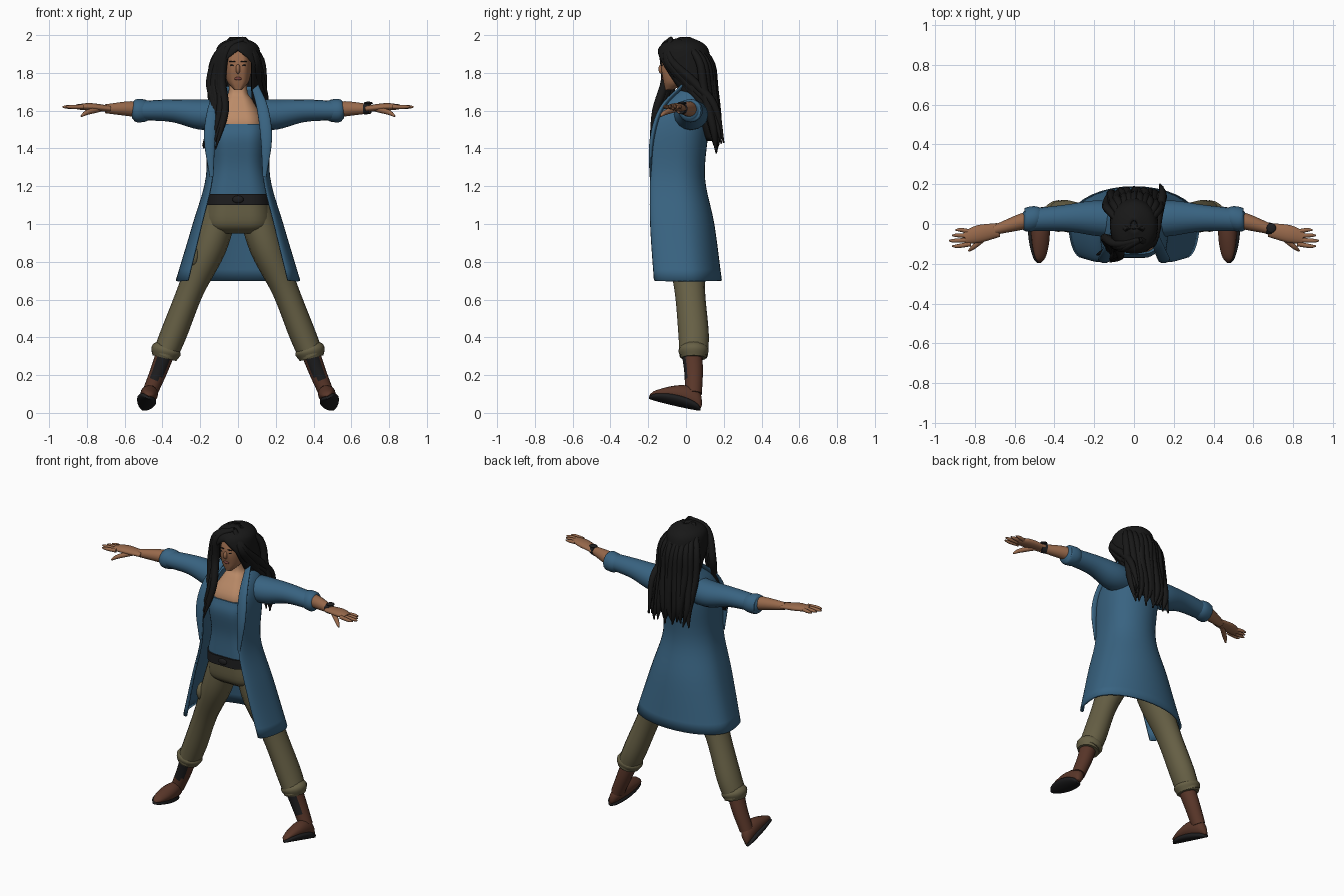
import bpy, bmesh, math, random
from mathutils import Vector, Matrix

random.seed(4)
if "Cube" in bpy.data.objects:
    bpy.data.objects.remove(bpy.data.objects["Cube"], do_unlink=True)


def material(name, red, green, blue):
    made = bpy.data.materials.new(name)
    made.use_nodes = True
    colour = (red, green, blue, 1)
    made.diffuse_color = colour
    made.node_tree.nodes["Principled BSDF"].inputs["Base Color"].default_value = colour
    return made


SKIN = material("skin", .31, .14, .07)
CHEST = material("light skin", .5, .26, .14)
BLUE = material("blue cloth", .04, .125, .22)
OLIVE = material("olive cloth", .135, .117, .06)
HAIR = material("black hair", .009, .009, .009)
LEATHER = material("brown leather", .1, .037, .022)
BLACK = material("black rubber", .013, .013, .014)
LIPS = material("lips", .2, .06, .05)


def finish(bm, name, materials, mirror=False, thickness=0, rule=None):
    """Turn a bmesh into a smooth object, optionally mirrored or thickened."""
    bmesh.ops.remove_doubles(bm, verts=bm.verts, dist=.0004)
    bmesh.ops.recalc_face_normals(bm, faces=bm.faces)
    for face in bm.faces:
        face.smooth = True
        if rule:
            face.material_index = int(rule(face))
    mesh = bpy.data.meshes.new(name)
    bm.to_mesh(mesh)
    bm.free()
    mesh.set_sharp_from_angle(angle=1)
    for entry in materials:
        mesh.materials.append(entry)
    made = bpy.data.objects.new(name, mesh)
    bpy.context.collection.objects.link(made)
    if mirror:
        made.modifiers.new("Mirror", "MIRROR").use_mirror_merge = False
    if thickness:
        made.modifiers.new("Thickness", "SOLIDIFY").thickness = thickness


def spline(rows, steps=5):
    """Pass a smooth curve through rows of positions and sizes."""
    rows = [Vector(row) for row in rows]
    rows = [2 * rows[0] - rows[1], *rows, 2 * rows[-1] - rows[-2]]
    result = []
    for a, b, c, d in zip(rows, rows[1:], rows[2:], rows[3:]):
        for step in range(steps):
            t = step / steps
            bend = (2 * a - 5 * b + 4 * c - d) * t * t + (3 * b - a - 3 * c + d) * t ** 3
            result.append(b + ((c - a) * t + bend) / 2)
    return result + [rows[-2]]


def bridge(bm, rings, closed=True):
    rings = [[bm.verts.new(point) for point in ring] for ring in rings]
    count = len(rings[0])
    for lower, upper in zip(rings, rings[1:]):
        for i in range(count if closed else count - 1):
            j = (i + 1) % count
            bm.faces.new((lower[i], lower[j], upper[j], upper[i]))
    if closed:
        bm.faces.new(rings[0])
        bm.faces.new(rings[-1])


def wrap(name, rows, colour, front, closed=True, thickness=0):
    """Rows hold height, half width, front y, back y; front gives the flat or open share."""
    rings, quarter = [], 9
    for z, width, near, far in spline(rows):
        middle, edge, half = (near + far) / 2, width * front(z), []
        for k in range(2 * quarter + 1):
            angle = math.pi / 2 * k / quarter
            across, along = math.sin(angle), math.cos(angle)
            if k <= quarter:
                half.append((edge + (width - edge) * across, middle + (near - middle) * along, z))
            else:
                half.append((width * across, middle - (far - middle) * along, z))
        rings.append(half + [(-x, y, z) for x, y, z in half[-2::-1]])
    bm = bmesh.new()
    bridge(bm, rings, closed)
    finish(bm, name, [colour], thickness=thickness)


def add_tube(bm, rows, flat=1, ref=(0, 1, 0), sides=16):
    """Rows hold x, y, z, radius; flat scales the radius along ref."""
    path = spline(rows)
    points = [row.xyz for row in path]
    rings = []
    for i, row in enumerate(path):
        tangent = points[min(i + 1, len(points) - 1)] - points[max(i - 1, 0)]
        across = Vector(ref).cross(tangent).normalized()
        along = tangent.normalized().cross(across) * flat
        turns = [math.tau * k / sides for k in range(sides)]
        rings.append([points[i] + row.w * (across * math.cos(q) + along * math.sin(q))
                      for q in turns])
    bridge(bm, rings)


def tube(name, rows, colours, flat=1, mirror=True, rule=None):
    bm = bmesh.new()
    add_tube(bm, rows, flat)
    finish(bm, name, colours, mirror, rule=rule)


def blob(name, centre, size, colour, mirror=False):
    bm = bmesh.new()
    shape = Matrix.Translation(centre) @ Matrix.Diagonal((*size, 1))
    bmesh.ops.create_uvsphere(bm, u_segments=16, v_segments=10, radius=1, matrix=shape)
    finish(bm, name, [colour], mirror)


def flat_front(z):
    return .35


def coat_opening(z):
    return .8


def hair_opening(z):
    return min(.6, max(0, (1.92 - z) * 10))


# Head, neck and chest
wrap("head", [(1.71, .02, -.11, -.07), (1.76, .06, -.12, .02), (1.85, .07, -.13, .08),
              (1.95, .05, -.09, .06)], SKIN, flat_front)
wrap("neck_and_chest", [(1.45, .13, -.13, .06), (1.55, .13, -.14, .08), (1.65, .08, -.08, .07),
                        (1.7, .05, -.05, .05), (1.8, .05, -.05, .05)], CHEST, flat_front)
blob("nose", (0, -.13, 1.82), (.012, .016, .025), SKIN)
blob("lips", (0, -.123, 1.77), (.02, .006, .008), LIPS)
blob("eyes", (.03, -.127, 1.84), (.012, .005, .005), HAIR, mirror=True)
blob("eyebrows", (.03, -.128, 1.86), (.018, .005, .003), HAIR, mirror=True)

# Shirt, belt and trousers
wrap("shirt", [(1.53, .15, -.15, .09), (1.45, .15, -.17, .09), (1.3, .14, -.15, .08),
               (1.15, .17, -.15, .09)], BLUE, flat_front)
wrap("belt", [(1.16, .17, -.16, .1), (1.1, .17, -.16, .1)], BLACK, flat_front)
blob("belt_buckle", (0, -.16, 1.13), (.03, .01, .02), BLACK)
wrap("trouser_hips", [(1.13, .16, -.14, .1), (1, .18, -.13, .13), (.95, .14, -.08, .09)],
     OLIVE, flat_front)
tube("trouser_legs", [(.09, 0, 1.08, .09), (.15, 0, .88, .09), (.25, .02, .65, .07),
                      (.34, .04, .42, .07), (.39, .04, .3, .065)], [OLIVE], flat=1.15)
tube("trouser_cuffs", [(.37, .04, .36, .06), (.38, .04, .33, .08), (.39, .04, .29, .065)], [OLIVE])
blob("cargo_pocket", (-.23, -.04, .83), (.03, .05, .06), OLIVE)

# Coat with an open front, lapels and sleeves
wrap("coat", [(1.73, .09, 0, .09), (1.63, .15, -.11, .12), (1.5, .17, -.18, .12),
              (1.25, .17, -.19, .1), (1, .24, -.19, .15), (.7, .33, -.17, .19)],
     BLUE, coat_opening, closed=False, thickness=.013)
tube("lapels", [(.09, -.02, 1.73, .02), (.13, -.13, 1.61, .03), (.15, -.18, 1.45, .03),
                (.14, -.19, 1.25, .01)], [BLUE], flat=.4)
tube("sleeves", [(.1, .02, 1.58, .08), (.2, .03, 1.58, .08), (.35, .03, 1.6, .06),
                 (.54, .02, 1.6, .05)], [BLUE], flat=1.1)
tube("sleeve_cuffs", [(.47, .03, 1.6, .05), (.5, .03, 1.6, .06), (.54, .02, 1.6, .06),
                      (.56, .02, 1.6, .04)], [BLUE])

# Forearms, hands and watch
tube("forearms", [(.5, .03, 1.6, .04), (.57, .01, 1.61, .04), (.7, -.03, 1.61, .024)], [SKIN])
tube("palms", [(.68, -.03, 1.61, .016), (.78, -.05, 1.62, .02), (.85, -.07, 1.62, .014)],
     [SKIN], flat=2.2)
bm = bmesh.new()
for k in range(4):
    reach = .93 - .016 * abs(k - 2)
    knuckle, tip = -.04 - .02 * k, -.03 - .027 * k
    add_tube(bm, [(.82, knuckle, 1.62, .012), (reach - .03, tip, 1.62, .01), (reach, tip, 1.62, .004)])
add_tube(bm, [(.73, -.05, 1.61, .016), (.8, -.11, 1.59, .013), (.83, -.135, 1.57, .005)])
finish(bm, "fingers", [SKIN], mirror=True)
tube("watch_strap", [(.67, -.02, 1.61, .03), (.7, -.03, 1.61, .028)], [BLACK], mirror=False)
blob("watch_face", (.69, -.02, 1.64), (.024, .024, .008), BLACK)

# Boots with black laces, feet tilted outward and toes raised
tube("boot_shafts", [(.38, .03, .33, .05), (.42, .04, .22, .045), (.47, .04, .1, .04)],
     [LEATHER, BLACK], flat=1.1,
     rule=lambda face: face.normal.y < -.6 and face.calc_center_median().z > .18)
ankle = (Matrix.Translation((.45, .04, .15)) @ Matrix.Rotation(math.radians(-22), 4, "Y")
         @ Matrix.Rotation(math.radians(-14), 4, "X"))


def foot_part(name, base, width, heel, toe, colour):
    """Rounded slab from heel to toe whose height runs from heel to toe."""
    rings, steps = [], 16
    for step in range(steps + 1):
        f = step / steps
        rounding = .2 + .8 * math.sin(math.pi * f) ** .5
        tall = (heel + (toe - heel) * f) * rounding
        turns = [math.tau * k / steps for k in range(steps)]
        rings.append([ankle @ Vector((width * rounding * math.cos(q), .07 - .28 * f,
                                      base + tall * (1 + math.sin(q)))) for q in turns])
    bm = bmesh.new()
    bridge(bm, rings)
    finish(bm, name, [colour], mirror=True)


foot_part("boot_feet", -.12, .047, .07, .025, LEATHER)
foot_part("boot_soles", -.135, .052, .026, .024, BLACK)

# Hair shell and loose wavy locks
wrap("hair", [(1.99, .02, -.03, .02), (1.95, .1, -.13, .1), (1.88, .12, -.14, .13),
              (1.7, .12, -.03, .15), (1.55, .13, .06, .17), (1.44, .1, .11, .17)],
     HAIR, hair_opening, closed=False, thickness=.014)


def lock(bm, points, shift, spread):
    """Tapered strand; shift moves it sideways within its group."""
    wave, last, rows = random.uniform(0, math.tau), len(points) - 1, []
    for i, point in enumerate(points):
        f = i / last
        radius = .013 + .04 * f * (1 - f) if i < last else .004
        sway = Vector((math.sin(wave + 2 * i), 0, random.uniform(-1, 1))) * spread * f
        rows.append((*(Vector(point) + Vector(shift) * min(1, 2 * f) + sway), radius))
    add_tube(bm, rows, ref=(1, .1, 0), sides=8)


bm = bmesh.new()
for k in range(-5, 6):
    x = .023 * k
    bow = 4 * x * x
    lock(bm, [(x * .3, -.03, 1.98), (x, .12 - bow, 1.87), (x, .15 - bow, 1.7),
              (x, .17 - bow / 2, 1.5), (x, .16, 1.39)], (x * .15, 0, 0), .018)
for k in range(9):
    lock(bm, [(.03, -.08, 1.98), (-.06, -.12, 1.92), (-.08, -.11, 1.76), (-.07, -.16, 1.6),
              (-.13, -.19, 1.4)], Vector((-.06, .04, 0)) * k / 8, .012)
for k in range(5):
    lock(bm, [(.03, -.08, 1.98), (.09, -.1, 1.87), (.1, 0, 1.74), (.12, .1, 1.62),
              (.12, .15, 1.42)], Vector((.02, .05, 0)) * k / 4, .01)
finish(bm, "hair_locks", [HAIR])
